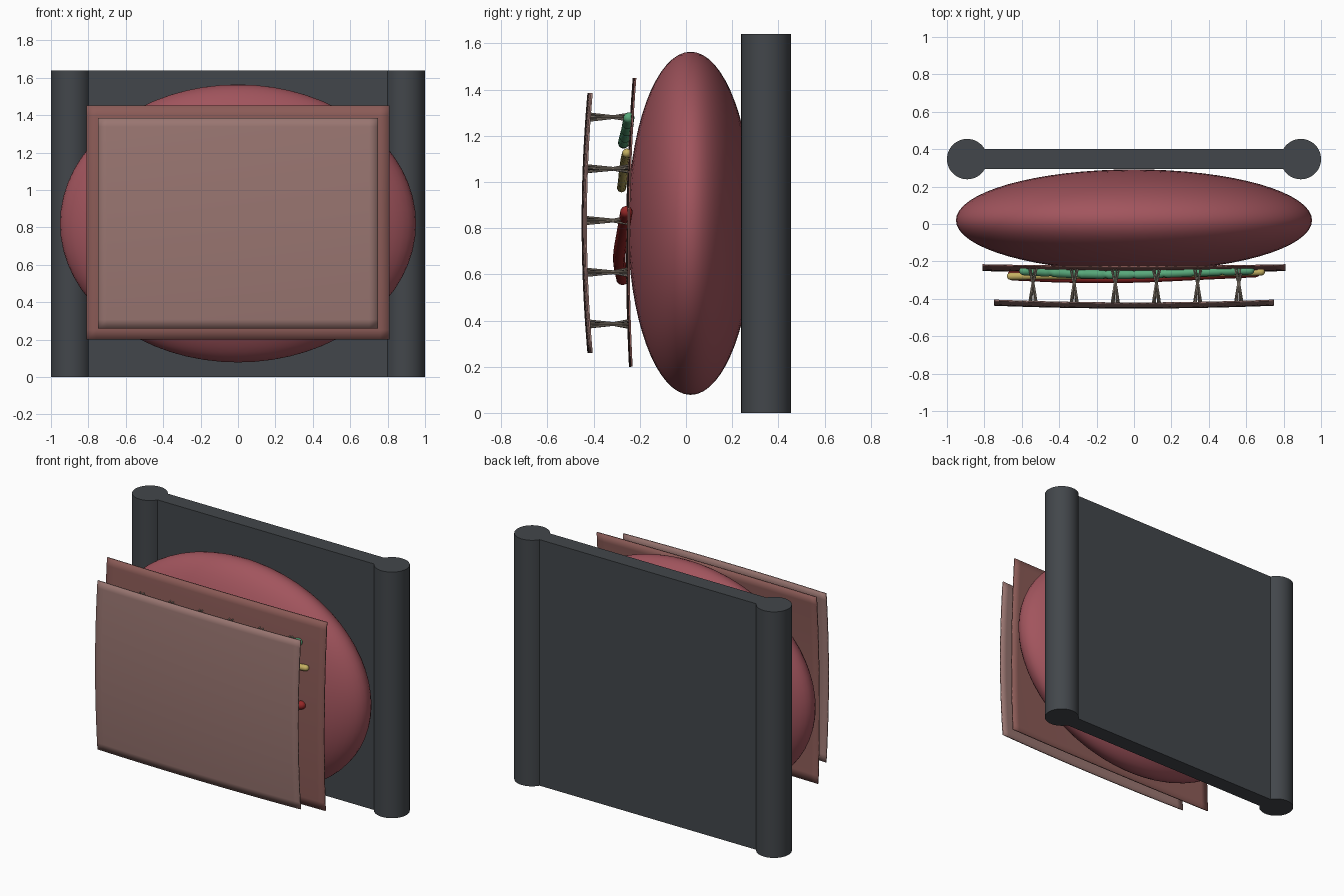
import bpy, bmesh, math, random
from mathutils import Vector

if "Cube" in bpy.data.objects:
    bpy.data.objects.remove(bpy.data.objects["Cube"])

random.seed(4)


def mat(name, rgb):
    m = bpy.data.materials.new(name)
    m.diffuse_color = (*rgb, 1)
    m.use_nodes = True
    m.node_tree.nodes["Principled BSDF"].inputs["Base Color"].default_value = m.diffuse_color
    return m


def finish(name, bm, material, angle=35):
    bmesh.ops.recalc_face_normals(bm, faces=bm.faces)
    me = bpy.data.meshes.new(name)
    bm.to_mesh(me)
    bm.free()
    ob = bpy.data.objects.new(name, me)
    bpy.context.collection.objects.link(ob)
    me.materials.append(material)
    bpy.ops.object.select_all(action='DESELECT')
    ob.select_set(True)
    bpy.context.view_layer.objects.active = ob
    bpy.ops.object.shade_smooth_by_angle(angle=math.radians(angle))
    return ob


# Backing plate with a round post on each side, one extruded profile
bm = bmesh.new()
profile = []
for start, cx in ((-150, 0.892), (30, -0.892)):
    for i in range(41):
        a = math.radians(start + 300 * i / 40)
        profile.append((cx + 0.108 * math.cos(a), 0.347 + 0.108 * math.sin(a), 0))
face = bm.faces.new([bm.verts.new(p) for p in profile])
ext = bmesh.ops.extrude_face_region(bm, geom=[face])
bmesh.ops.translate(bm, vec=(0, 0, 1.64),
                    verts=[v for v in ext['geom'] if isinstance(v, bmesh.types.BMVert)])
finish("backing_plate", bm, mat("slate", (0.055, 0.062, 0.07)))

# Flattened ellipsoid body
bm = bmesh.new()
bmesh.ops.create_uvsphere(bm, u_segments=64, v_segments=32, radius=1)
for v in bm.verts:
    v.co = Vector((v.co.x * 0.952, v.co.y * 0.272 + 0.02, v.co.z * 0.743 + 0.821))
finish("muscle_body", bm, mat("muscle", (0.36, 0.09, 0.11)), 60)


# Thin bowed membranes
def membrane(name, half_x, z0, z1, depth, thick, material):
    bm = bmesh.new()
    bmesh.ops.create_grid(bm, x_segments=32, y_segments=24, size=1)
    for vert in bm.verts:
        u, v = vert.co.x, vert.co.y
        vert.co = Vector((u * half_x, depth(u, v), z0 + (z1 - z0) * (v + 1) / 2))
    ob = finish(name, bm, material, 40)
    mod = ob.modifiers.new("thickness", 'SOLIDIFY')
    mod.thickness = thick
    mod.offset = 0


def inner_y(u, v):
    return -0.219 + 0.008 * (v - 1) - 0.02 * (1 - v * v) - 0.008 * (1 - u * u)


def outer_y(u, v):
    return -0.408 - 0.025 * (1 - v * v) - 0.015 * (1 - u * u)


membrane("inner_membrane", 0.81, 0.20, 1.45, inner_y, 0.008, mat("inner_skin", (0.26, 0.105, 0.095)))
membrane("outer_membrane", 0.748, 0.26, 1.385, outer_y, 0.008, mat("outer_skin", (0.32, 0.18, 0.165)))


# Hourglass fibre bundles tying the two membranes together
def rod(bm, a, b, r):
    a, b = Vector(a), Vector(b)
    d = b - a
    m = d.to_track_quat('Z', 'Y').to_matrix().to_4x4()
    m.translation = (a + b) / 2
    bmesh.ops.create_cone(bm, cap_ends=True, segments=6, radius1=r, radius2=r,
                          depth=d.length, matrix=m)


bm = bmesh.new()
for ix in range(6):
    for iz in range(5):
        x, z = -0.54 + 0.22 * ix, 0.385 + 0.224 * iz
        y_out = outer_y(x / 0.748, (z - 0.8225) / 0.5625)
        y_in = inner_y(x / 0.81, (z - 0.825) / 0.625)
        for k in range(6):
            a = math.tau * k / 6 + random.uniform(-0.2, 0.2)
            dx, dz = math.cos(a), math.sin(a)
            waist = (x + 0.004 * dx, -0.315, z + 0.004 * dz)
            for y in (y_out, y_in):
                rod(bm, waist, (x + 0.022 * dx, y, z + 0.017 * dz), 0.0045)
finish("fibre_bundles", bm, mat("fibre", (0.30, 0.25, 0.20)))


# Vessels running across the gap, as smooth tubes through a few points
def vessel(name, pts, radius, material, bead=0.0):
    n, rings, sides = len(pts) - 1, 72, 16
    bm = bmesh.new()
    P = [Vector(p) for p in pts]
    P = [2 * P[0] - P[1]] + P + [2 * P[-1] - P[-2]]

    def at(t):
        i = min(int(t), n - 1)
        f = t - i
        a, b, c, d = P[i:i + 4]
        return 0.5 * (2 * b + (c - a) * f + (2 * a - 5 * b + 4 * c - d) * f * f
                      + (3 * b - a - 3 * c + d) * f ** 3)

    loops = []

    def ring(center, tan, r):
        side = tan.cross(Vector((0, 1, 0))).normalized()
        up = side.cross(tan).normalized()
        loops.append([bm.verts.new(center + r * (side * math.cos(math.tau * j / sides)
                                                 + up * math.sin(math.tau * j / sides)))
                      for j in range(sides)])

    for i in range(rings + 1):
        t = n * i / rings
        tan = (at(min(t + 0.02, n)) - at(max(t - 0.02, 0))).normalized()
        r = radius * (1 - bead * (i % 9 == 0))
        caps = [math.radians(q) for q in (80, 55, 30)]
        if i == 0:
            for q in caps:
                ring(at(t) - tan * radius * math.sin(q), tan, radius * math.cos(q))
        ring(at(t), tan, radius if i in (0, rings) else r)
        if i == rings:
            for q in reversed(caps):
                ring(at(t) + tan * radius * math.sin(q), tan, radius * math.cos(q))
    for a, b in zip(loops, loops[1:]):
        for j in range(sides):
            bm.faces.new((a[j], a[j - 1], b[j - 1], b[j]))
    bm.faces.new(loops[0])
    bm.faces.new(loops[-1])
    finish(name, bm, material, 60)


vessel("red_vessel", [(-0.65, -0.275, 0.58), (-0.35, -0.287, 0.64), (0, -0.287, 0.70),
                      (0.35, -0.272, 0.79), (0.65, -0.258, 0.87)],
       0.027, mat("red", (0.30, 0.02, 0.02)))
vessel("yellow_vessel", [(-0.66, -0.279, 0.975), (-0.3, -0.275, 1.0), (0.05, -0.27, 1.05),
                         (0.4, -0.263, 1.1), (0.68, -0.256, 1.125)],
       0.02, mat("yellow", (0.55, 0.43, 0.12)))
vessel("green_vessel", [(-0.59, -0.25, 1.25), (-0.3, -0.266, 1.19), (0, -0.27, 1.17),
                        (0.32, -0.258, 1.22), (0.62, -0.247, 1.278)],
       0.024, mat("green", (0.10, 0.40, 0.20)), 0.25)
